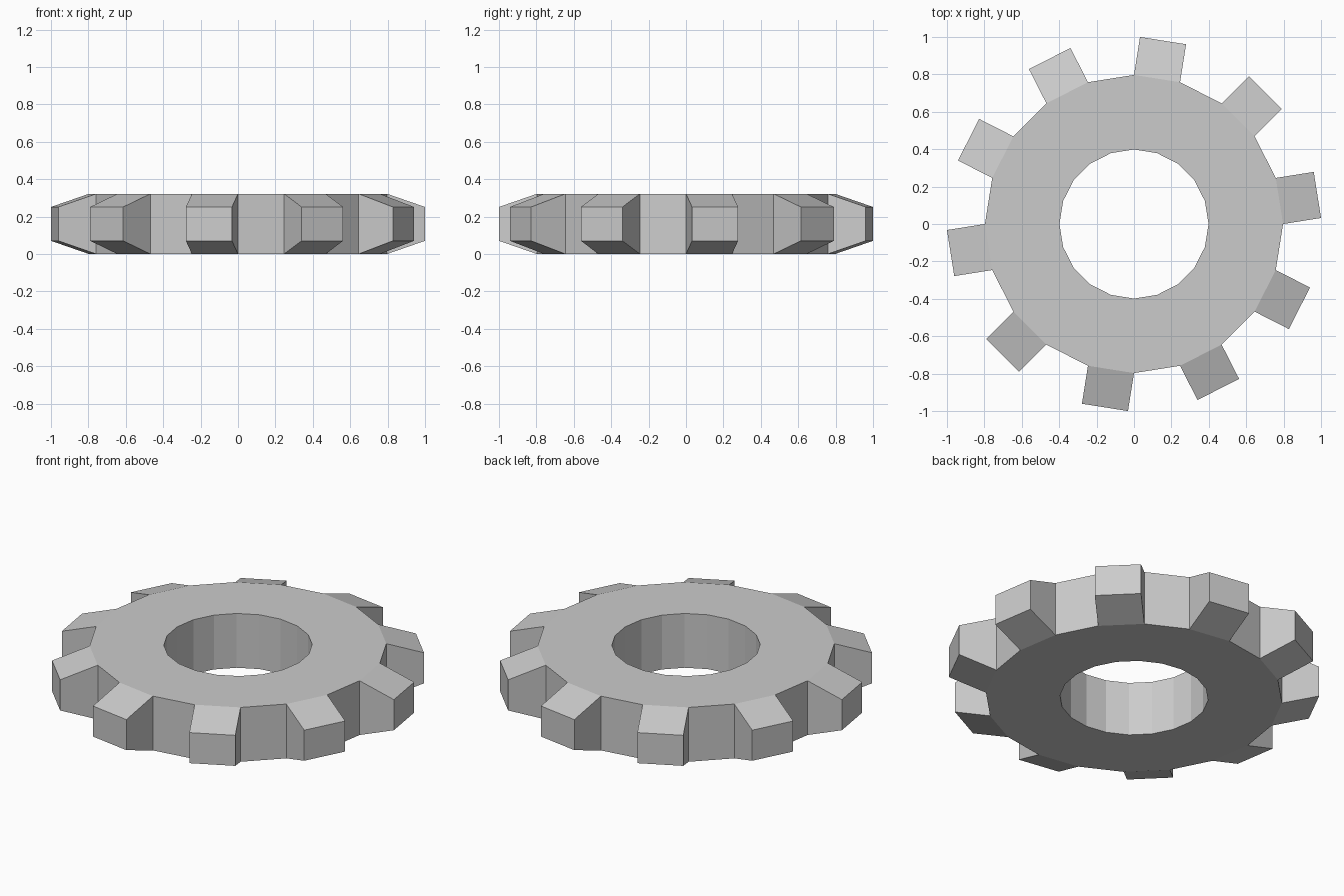
import bpy, bmesh
from math import cos, sin, pi
from mathutils import Vector

if "Cube" in bpy.data.objects:
    bpy.data.objects.remove(bpy.data.objects["Cube"])

SIDES = 20
R_OUT, R_IN = 0.797, 0.3985
HEIGHT = 0.322
TOOTH_LENGTH, TOOTH_TAPER = 0.2055, 0.5625

bm = bmesh.new()


def ring(radius, z):
    return [bm.verts.new((radius * cos(2 * pi * i / SIDES),
                          radius * sin(2 * pi * i / SIDES), z))
            for i in range(SIDES)]


# Gear body: flat ring with a round bore
loops = [ring(R_OUT, 0), ring(R_OUT, HEIGHT), ring(R_IN, HEIGHT), ring(R_IN, 0)]
outer_faces = []
for a in range(4):
    lo, hi = loops[a], loops[(a + 1) % 4]
    for i in range(SIDES):
        j = (i + 1) % SIDES
        face = bm.faces.new((lo[i], lo[j], hi[j], hi[i]))
        if a == 0:
            outer_faces.append(face)
bm.normal_update()

# Teeth: every second rim face pulled outwards and narrowed in height
for face in outer_faces[::2]:
    normal = face.normal.copy()
    tip = bmesh.ops.extrude_discrete_faces(bm, faces=[face])["faces"][0]
    for v in tip.verts:
        v.co += normal * TOOTH_LENGTH
        v.co.z = HEIGHT / 2 + (v.co.z - HEIGHT / 2) * TOOTH_TAPER

bmesh.ops.recalc_face_normals(bm, faces=bm.faces[:])
mesh = bpy.data.meshes.new("gear")
bm.to_mesh(mesh)
bm.free()
bpy.context.collection.objects.link(bpy.data.objects.new("gear", mesh))
